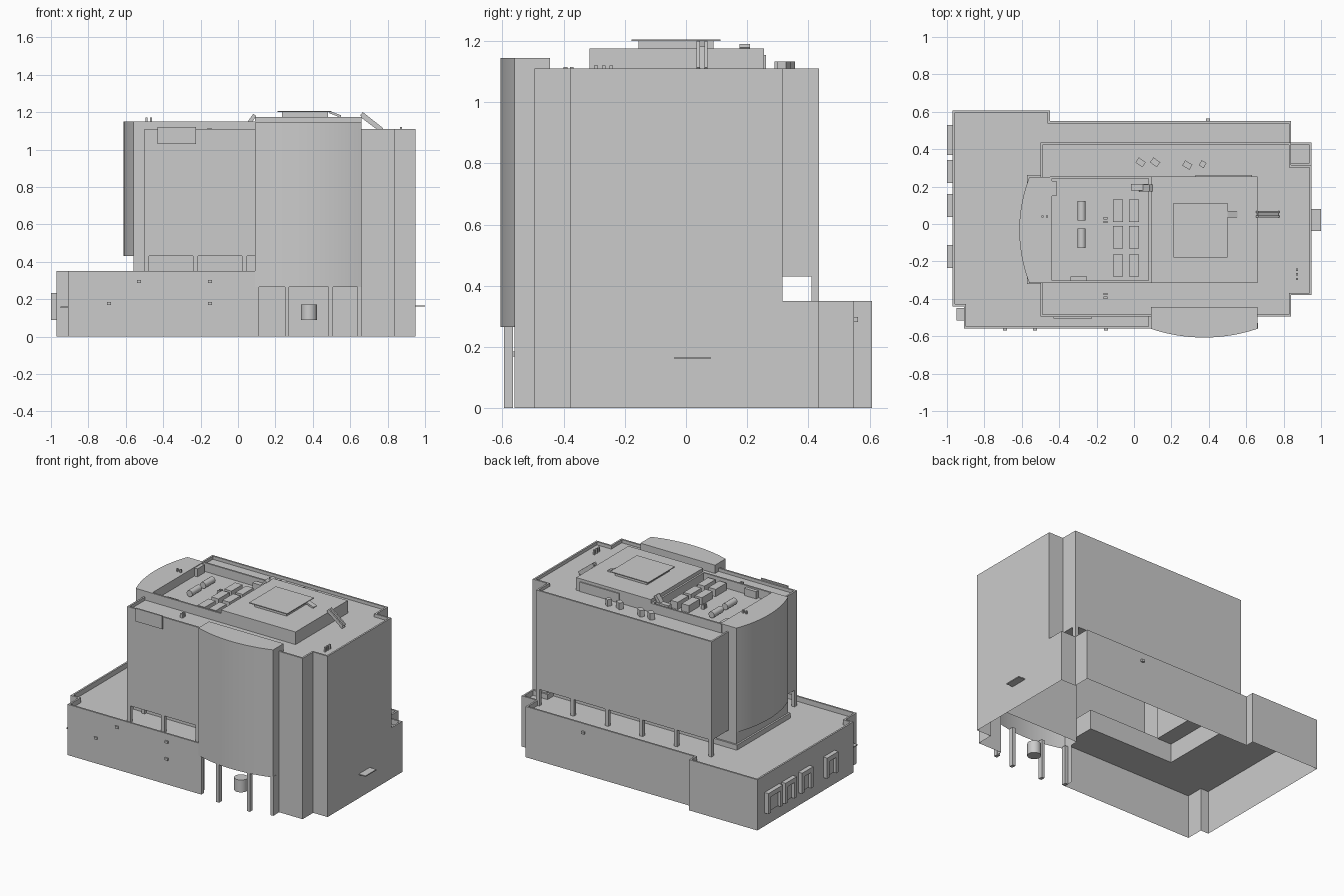
import bpy, bmesh, math
from mathutils import Matrix, Vector

cube = bpy.data.objects.get("Cube")
if cube:
    bpy.data.objects.remove(cube, do_unlink=True)

GREY = (0.6, 0.6, 0.6, 1)
mat = bpy.data.materials.new("light_grey")
mat.use_nodes = True
mat.diffuse_color = GREY
mat.node_tree.nodes["Principled BSDF"].inputs["Base Color"].default_value = GREY


def finish(name, bm, smooth=False):
    mesh = bpy.data.meshes.new(name)
    bm.to_mesh(mesh)
    bm.free()
    obj = bpy.data.objects.new(name, mesh)
    bpy.context.collection.objects.link(obj)
    mesh.materials.append(mat)
    if smooth:
        bpy.ops.object.select_all(action="DESELECT")
        obj.select_set(True)
        bpy.context.view_layer.objects.active = obj
        bpy.ops.object.shade_smooth_by_angle(angle=math.radians(30))
    return obj


def prism(name, pts, z0, z1, rim=0, depth=0, bottom=True, smooth=False):
    """Counter-clockwise outline raised from z0 to z1, with an optional sunk roof."""
    bm = bmesh.new()
    lo = [bm.verts.new((x, y, z0)) for x, y in pts]
    hi = [bm.verts.new((x, y, z1)) for x, y in pts]
    for i in range(len(pts)):
        j = (i + 1) % len(pts)
        bm.faces.new((lo[i], lo[j], hi[j], hi[i]))
    top = bm.faces.new(hi)
    if bottom:
        bm.faces.new(lo[::-1])
    if rim:
        bm.normal_update()
        bmesh.ops.inset_region(bm, faces=[top], thickness=rim, use_even_offset=True)
        sunk = bmesh.ops.extrude_discrete_faces(bm, faces=[top])["faces"][0]
        bmesh.ops.translate(bm, verts=sunk.verts, vec=(0, 0, -depth))
    return finish(name, bm, smooth)


def wall(name, path, z0, z1):
    """Thin upright wall along an open path."""
    bm = bmesh.new()
    lo = [bm.verts.new((x, y, z0)) for x, y in path]
    hi = [bm.verts.new((x, y, z1)) for x, y in path]
    for i in range(len(path) - 1):
        bm.faces.new((lo[i], lo[i + 1], hi[i + 1], hi[i]))
    return finish(name, bm)


def rect(x0, x1, y0, y1):
    return [(x0, y0), (x1, y0), (x1, y1), (x0, y1)]


def box(name, x0, x1, y0, y1, z0, z1):
    return prism(name, rect(x0, x1, y0, y1), z0, z1)


def bow(a, b, bulge, n=20):
    """Shallow arc from a to b, bowing to the right of the direction of travel."""
    a, b = Vector(a), Vector(b)
    half = (b - a).length / 2
    d = (b - a).normalized()
    side = Vector((d.y, -d.x))
    r = (half * half + bulge * bulge) / (2 * bulge)
    mid, sweep = (a + b) / 2, math.asin(half / r)
    out = []
    for i in range(n + 1):
        t = sweep * (2 * i / n - 1)
        out.append(tuple(mid + d * r * math.sin(t) + side * (r * math.cos(t) - r + bulge)))
    return out


def beam(name, x0, z0, x1, z1, y0, y1, thick):
    """Sloping beam in the xz plane."""
    mid = Vector(((x0 + x1) / 2, (y0 + y1) / 2, (z0 + z1) / 2))
    run = Vector((x1 - x0, z1 - z0))
    m = (Matrix.Translation(mid) @ Matrix.Rotation(-math.atan2(run.y, run.x), 4, "Y")
         @ Matrix.Diagonal((run.length, y1 - y0, thick, 1)))
    bm = bmesh.new()
    bmesh.ops.create_cube(bm, size=1, matrix=m)
    return finish(name, bm)


# Podium: terrace around the core, and its outer walls down to the ground
outer = [(0.95, 0.315), (0.95, 0.435), (0.84, 0.435), (0.84, 0.55), (-0.45, 0.55),
         (-0.45, 0.608), (-0.97, 0.608), (-0.97, -0.44), (-0.91, -0.44),
         (-0.91, -0.56), (0.09, -0.56)]
core = [(0.09, -0.31), (-0.56, -0.31), (-0.56, 0.25), (0.84, 0.25), (0.84, 0.315)]
prism("podium_terrace", outer + core, 0.30, 0.35, rim=0.012, depth=0.035)
wall("podium_walls", outer + [(0.09, -0.495)], 0, 0.30)

# Tower: lower walls, core, upper block and soffits
wall("tower_base_walls", [(0.66, -0.56), (0.66, -0.495), (0.84, -0.495), (0.84, -0.38),
                          (0.95, -0.38), (0.95, 0.315)], 0, 0.43)
wall("core_walls", [(0.95, 0.315)] + core[::-1] + [(0.09, -0.495)], 0.30, 0.43)
prism("tower", [(-0.5, -0.495), (0.84, -0.495), (0.84, -0.38), (0.95, -0.38), (0.95, 0.315),
                (0.84, 0.315), (0.84, 0.435), (-0.5, 0.435)],
      0.43, 1.11, rim=0.012, depth=0.022, bottom=False)
box("back_soffit", -0.5, 0.84, 0.25, 0.434, 0.43, 0.435)
box("front_soffit", -0.5, 0.09, -0.494, -0.31, 0.43, 0.435)

# Curved bays
prism("front_bay", bow((0.09, -0.56), (0.66, -0.56), 0.047) + [(0.66, -0.445), (0.09, -0.445)],
      0.265, 1.145, bottom=False, smooth=True)
prism("side_bay", bow((-0.56, 0.25), (-0.56, -0.315), 0.053) + [(-0.45, -0.315), (-0.45, 0.25)],
      0.43, 1.15, smooth=True)

# Columns
for i in range(6):
    x = -0.5 + i * 0.263
    box("back_column", x, x + 0.025, 0.41, 0.435, 0.31, 0.43)
for x in (-0.5, -0.24, 0.022):
    box("front_column", x, x + 0.025, -0.495, -0.47, 0.31, 0.43)
box("side_column", -0.5, -0.475, -0.34, -0.315, 0.31, 0.43)
for x, y in ((0.09, -0.56), (0.25, -0.595), (0.485, -0.595), (0.64, -0.56)):
    box("entrance_column", x, x + 0.022, y, y + 0.03, 0, 0.27)

# Entrance drum
bm = bmesh.new()
bmesh.ops.create_cone(bm, cap_ends=True, segments=24, radius1=0.043, radius2=0.043, depth=0.085,
                      matrix=Matrix.Translation((0.38, -0.51, 0.13)))
finish("entrance_drum", bm, smooth=True)

# Rooftop plant rooms
prism("plant_yard", rect(-0.45, 0.09, -0.315, 0.255), 1.08, 1.15, rim=0.012, depth=0.06)
box("plant_room", 0.09, 0.66, -0.315, 0.255, 1.08, 1.175)
box("roof_hatch", 0.235, 0.48, -0.155, 0.09, 1.175, 1.2)
box("hatch_lid", 0.21, 0.5, -0.178, 0.113, 1.2, 1.206)
box("yard_duct_left", -0.45, -0.415, 0.15, 0.23, 1.09, 1.145)
box("yard_duct_right", -0.015, 0.078, 0.18, 0.215, 1.09, 1.145)
box("yard_duct_low", -0.34, -0.25, -0.303, -0.28, 1.09, 1.14)
box("back_panel", 0.33, 0.63, 0.255, 0.262, 1.09, 1.155)

# Plant yard equipment
for y in (-0.28, -0.13, 0.012):
    for x in (-0.113, -0.028):
        box("cooling_unit", x, x + 0.055, y, y + 0.118, 1.09, 1.14)
for y in (-0.077, 0.07):
    bm = bmesh.new()
    m = Matrix.Translation((-0.28, y, 1.118)) @ Matrix.Rotation(math.pi / 2, 4, "X")
    bmesh.ops.create_cone(bm, cap_ends=True, segments=16, radius1=0.022, radius2=0.022,
                          depth=0.105, matrix=m)
    finish("tank", bm, smooth=True)
for y in (0.005, 0.025):
    box("yard_vent", -0.162, -0.142, y, y + 0.012, 1.09, 1.12)

# Roof details
for x, y, turn, s in ((0.035, 0.33, -35, 0.045), (0.113, 0.33, -35, 0.045),
                      (0.285, 0.315, -30, 0.045), (0.367, 0.32, -30, 0.03)):
    m = (Matrix.Translation((x, y, 1.11)) @ Matrix.Rotation(math.radians(turn), 4, "Z")
         @ Matrix.Diagonal((s, 0.032, 0.046, 1)))
    bm = bmesh.new()
    bmesh.ops.create_cube(bm, size=1, matrix=m)
    finish("roof_vent", bm)
for x in (-0.495, -0.47):
    box("bay_vent", x, x + 0.01, 0.035, 0.045, 1.15, 1.172)
for y in (-0.3, -0.275, -0.25):
    box("roof_pipe", 0.865, 0.877, y, y + 0.012, 1.085, 1.12)
for y in (-0.4, -0.38):
    box("front_roof_vent", -0.162, -0.142, y, y + 0.012, 1.085, 1.115)
for y in (0.035, 0.06):
    beam("roof_stair_rail", 0.66, 1.192, 0.77, 1.105, y, y + 0.01, 0.022)
beam("roof_stair", 0.66, 1.177, 0.77, 1.095, 0.04, 0.065, 0.012)
beam("hatch_stair", 0.49, 1.2, 0.55, 1.177, 0.035, 0.07, 0.012)
beam("yard_stair", 0.035, 1.11, 0.09, 1.185, 0.175, 0.21, 0.02)

# Wall fittings
box("front_panel", -0.43, -0.225, -0.505, -0.495, 1.03, 1.12)
for x, z in ((-0.69, 0.177), (-0.53, 0.295), (-0.15, 0.177), (-0.15, 0.295)):
    box("front_fitting", x - 0.011, x + 0.011, -0.57, -0.56, z - 0.008, z + 0.008)
box("back_fitting", 0.385, 0.407, 0.55, 0.563, 0.282, 0.298)
box("left_canopy", 0.95, 1.0, -0.038, 0.08, 0.16, 0.167)
box("corner_canopy", -0.95, -0.91, -0.515, -0.45, 0.153, 0.16)

# Framed doors on the end wall
for y in (-0.235, 0.038, 0.22, 0.37):
    w = 0.158 if y > 0.3 else 0.123
    box("frame_jamb", -1.0, -0.97, y, y + 0.025, 0.09, 0.232)
    box("frame_jamb", -1.0, -0.97, y + w - 0.025, y + w, 0.09, 0.232)
    box("frame_head", -1.0, -0.97, y + 0.025, y + w - 0.025, 0.2, 0.232)
    box("frame_door", -0.978, -0.97, y + 0.025, y + w - 0.025, 0.09, 0.2)
